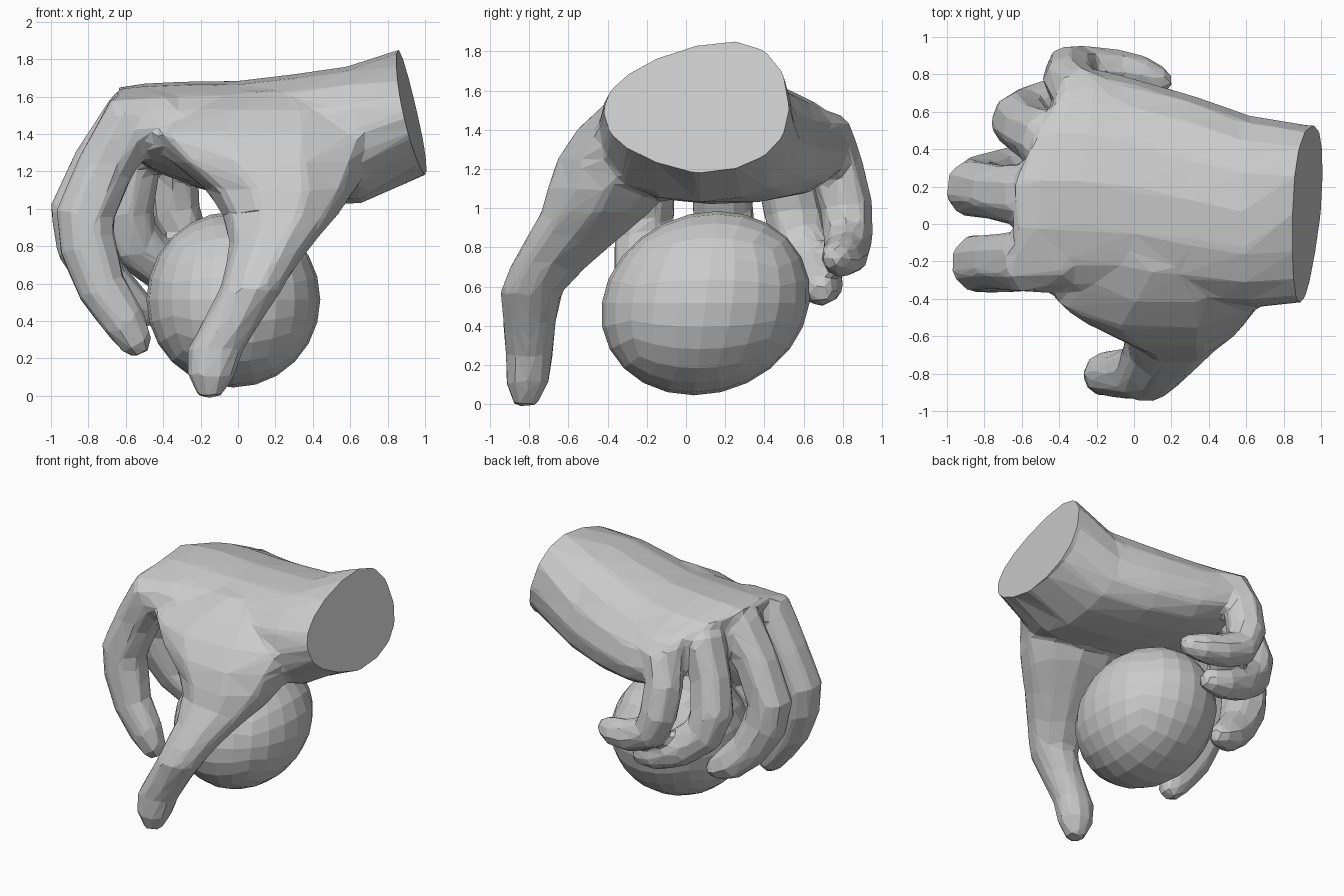
import bpy, bmesh, math
from mathutils import Vector

if "Cube" in bpy.data.objects:
    bpy.data.objects.remove(bpy.data.objects["Cube"])


def add_object(name, bm):
    bmesh.ops.recalc_face_normals(bm, faces=bm.faces)
    me = bpy.data.meshes.new(name)
    bm.to_mesh(me)
    bm.free()
    ob = bpy.data.objects.new(name, me)
    bpy.context.collection.objects.link(ob)
    return ob


def loft(name, rings):
    """Skin equal-sized rings of points with quads and close both ends."""
    bm = bmesh.new()
    vs = [[bm.verts.new(p) for p in r] for r in rings]
    n = len(vs[0])
    for a, b in zip(vs, vs[1:]):
        for i in range(n):
            j = (i + 1) % n
            bm.faces.new((a[i], a[j], b[j], b[i]))
    bm.faces.new(vs[0])
    bm.faces.new(vs[-1])
    return add_object(name, bm)


def oval(n, power=2.0, turn=0.0):
    """Unit superellipse points."""
    pts = []
    for i in range(n):
        a = 2 * math.pi * i / n + turn
        c, s = math.cos(a), math.sin(a)
        pts.append((math.copysign(abs(c) ** (2 / power), c),
                    math.copysign(abs(s) ** (2 / power), s)))
    return pts


def finger(name, path, sides=8):
    """Tube along (x, y, z, radius) points with a rounded tip."""
    pts = [Vector(p[:3]) for p in path]
    rad = [p[3] for p in path]
    end = (pts[-1] - pts[-2]).normalized()
    pts.append(pts[-1] + end * rad[-1] * 0.75)
    rad.append(rad[-1] * 0.5)
    rings = []
    side = Vector((0, 1, 0))
    for i, p in enumerate(pts):
        t = (pts[min(i + 1, len(pts) - 1)] - pts[max(i - 1, 0)]).normalized()
        side = (side - t * side.dot(t)).normalized()
        up = t.cross(side)
        rings.append([p + (side * u + up * v * 1.03) * (rad[i] + 0.006)
                      for u, v in oval(sides, 2.2, math.pi / sides)])
    return loft(name, rings)


# palm and wrist: x at top, x at bottom, y range, z range, knuckle slant
sections = [
    (1.05, 1.21, -0.41, 0.52, 1.20, 1.84, 0.0),
    (0.85, 1.00, -0.42, 0.53, 1.18, 1.83, 0.0),
    (0.58, 0.66, -0.45, 0.58, 1.03, 1.76, 0.0),
    (0.30, 0.32, -0.43, 0.69, 1.02, 1.72, 0.0),
    (0.00, 0.00, -0.39, 0.78, 1.06, 1.685, 0.0),
    (-0.30, -0.26, -0.37, 0.83, 1.13, 1.68, 0.15),
    (-0.52, -0.46, -0.37, 0.83, 1.20, 1.67, 0.35),
    (-0.66, -0.60, -0.35, 0.79, 1.30, 1.65, 0.48),
]
rings = []
for k, (xt, xb, y0, y1, z0, z1, slant) in enumerate(sections):
    ring = []
    for u, v in oval(16, 2.25):
        y = (y0 + y1) / 2 + u * (y1 - y0) / 2
        z = (z0 + z1) / 2 + v * (z1 - z0) / 2
        x = xb + (xt - xb) * (z - z0) / (z1 - z0)
        x += slant * max(0, y - 0.2)
        if k > 1:
            z -= 0.2 * max(0, y - 0.3)
        elif v > 0 or u < 0:
            z += 0.11 * u * v
        ring.append((x, y, z))
    rings.append(ring)
hand = loft("hand", rings)

# thumb with its fleshy base: centre x, y, z, half widths in x and y
thumb_sections = [
    (0.20, -0.06, 1.63, 0.30, 0.20), (0.18, -0.14, 1.53, 0.52, 0.29),
    (0.13, -0.25, 1.40, 0.65, 0.32), (0.17, -0.32, 1.25, 0.53, 0.35),
    (0.23, -0.39, 1.10, 0.40, 0.33), (0.23, -0.46, 0.98, 0.32, 0.29),
    (0.18, -0.60, 0.82, 0.23, 0.24), (0.12, -0.71, 0.69, 0.19, 0.20),
    (0.07, -0.79, 0.57, 0.17, 0.165),
    (-0.02, -0.80, 0.42, 0.16, 0.14), (-0.12, -0.80, 0.25, 0.155, 0.125),
    (-0.145, -0.81, 0.11, 0.13, 0.115), (-0.15, -0.82, -0.01, 0.06, 0.06),
]
thumb = loft("thumb", [[(cx + u * hx, cy + v * hy, cz) for u, v in oval(10, 2.1)]
                       for cx, cy, cz, hx, hy in thumb_sections])

# four curled fingers
fingers = [
    finger("index_finger", [
        (-0.35, -0.20, 1.48, 0.13), (-0.58, -0.20, 1.45, 0.17), (-0.71, -0.20, 1.22, 0.15),
        (-0.82, -0.21, 0.96, 0.155), (-0.80, -0.22, 0.79, 0.15), (-0.73, -0.24, 0.58, 0.13),
        (-0.61, -0.25, 0.40, 0.115), (-0.54, -0.25, 0.28, 0.085)]),
    finger("middle_finger", [
        (-0.35, 0.13, 1.48, 0.13), (-0.58, 0.15, 1.46, 0.17), (-0.73, 0.17, 1.24, 0.15),
        (-0.85, 0.19, 0.98, 0.155), (-0.82, 0.21, 0.81, 0.15), (-0.72, 0.26, 0.62, 0.13),
        (-0.59, 0.31, 0.49, 0.115), (-0.49, 0.34, 0.44, 0.08)]),
    finger("ring_finger", [
        (-0.28, 0.42, 1.46, 0.13), (-0.48, 0.46, 1.42, 0.16), (-0.56, 0.50, 1.22, 0.14),
        (-0.61, 0.55, 0.98, 0.15), (-0.56, 0.59, 0.82, 0.14), (-0.40, 0.66, 0.69, 0.125),
        (-0.22, 0.69, 0.61, 0.11), (-0.10, 0.69, 0.58, 0.075)]),
    finger("little_finger", [
        (-0.15, 0.65, 1.38, 0.12), (-0.31, 0.70, 1.36, 0.15), (-0.35, 0.77, 1.20, 0.13),
        (-0.34, 0.82, 1.00, 0.13), (-0.28, 0.83, 0.85, 0.12), (-0.10, 0.82, 0.77, 0.11),
        (0.05, 0.79, 0.75, 0.10), (0.15, 0.76, 0.75, 0.07)]),
]

# weld thumb and fingers into the hand, blend the joins, reduce to facets
for part in [thumb] + fingers:
    mod = hand.modifiers.new("join_" + part.name, "BOOLEAN")
    mod.operation = "UNION"
    mod.solver = "EXACT"
    mod.object = part
remesh = hand.modifiers.new("blend", "REMESH")
remesh.mode = "VOXEL"
remesh.voxel_size = 0.022
smooth = hand.modifiers.new("soften", "SMOOTH")
smooth.factor = 0.5
smooth.iterations = 10
facets = hand.modifiers.new("facets", "DECIMATE")
facets.ratio = 0.03
dg = bpy.context.evaluated_depsgraph_get()
joined = bpy.data.meshes.new_from_object(hand.evaluated_get(dg))
hand.modifiers.clear()
hand.data = joined
for part in [thumb] + fingers:
    bpy.data.objects.remove(part)

# flat cut through the wrist
bm = bmesh.new()
bm.from_mesh(joined)
bmesh.ops.bisect_plane(bm, geom=bm.verts[:] + bm.edges[:] + bm.faces[:],
                       plane_co=(0.92, 0.055, 1.515),
                       plane_no=(1, -0.08, 0.23), clear_outer=True)
bmesh.ops.holes_fill(bm, edges=[e for e in bm.edges if e.is_boundary])
for f in bm.faces:
    f.smooth = False
bm.to_mesh(joined)
bm.free()

# ball gripped under the palm, slightly egg-shaped
bm = bmesh.new()
bmesh.ops.create_cube(bm, size=2)
bmesh.ops.subdivide_edges(bm, edges=bm.edges, cuts=5, use_grid_fill=True)
for v in bm.verts:
    d = Vector([math.tan(c * math.pi / 4) for c in v.co]).normalized()
    v.co = (-0.025 + d.x * 0.465,
            0.10 + d.y * 0.53 + 0.06 * d.z,
            0.515 + d.z * 0.47)
ball = add_object("ball", bm)
